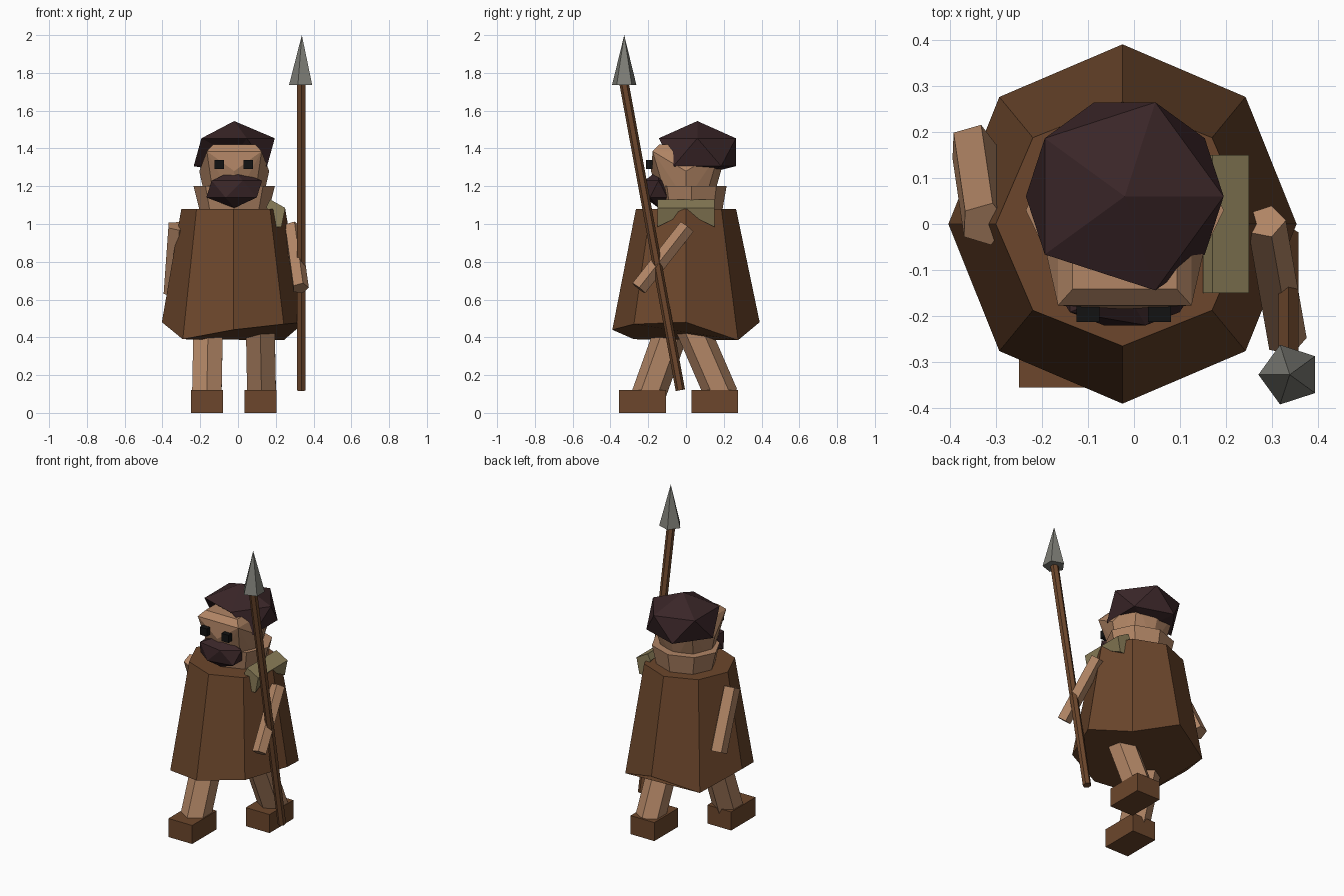
import bpy, bmesh
from math import cos, sin, tau
from mathutils import Vector, Matrix

old = bpy.data.objects.get("Cube")
if old:
    bpy.data.objects.remove(old, do_unlink=True)


def material(name, rgb):
    m = bpy.data.materials.new(name)
    m.use_nodes = True
    m.diffuse_color = (*rgb, 1)
    m.node_tree.nodes["Principled BSDF"].inputs["Base Color"].default_value = (*rgb, 1)
    return m


LEATHER = material("brown leather", (0.15, 0.062, 0.025))
SKIN = material("tan skin", (0.44, 0.235, 0.13))
HAIR = material("dark hair", (0.042, 0.019, 0.021))
CLOTH = material("khaki cloth", (0.26, 0.21, 0.10))
STONE = material("grey stone", (0.21, 0.21, 0.185))
BLACK = material("black", (0.006, 0.006, 0.006))


def finish(name, bm, mat):
    bmesh.ops.recalc_face_normals(bm, faces=bm.faces[:])
    mesh = bpy.data.meshes.new(name)
    bm.to_mesh(mesh)
    bm.free()
    mesh.materials.append(mat)
    obj = bpy.data.objects.new(name, mesh)
    bpy.context.collection.objects.link(obj)
    return obj


def box(name, center, size, mat):
    bm = bmesh.new()
    bmesh.ops.create_cube(bm, size=1, matrix=Matrix.LocRotScale(Vector(center), None, Vector(size)))
    return finish(name, bm, mat)


def tube(name, a, b, r1, r2, sides, mat, spin=0.0):
    """Cone or cylinder running from a to b."""
    a, b = Vector(a), Vector(b)
    axis = b - a
    turn = Vector((0, 0, 1)).rotation_difference(axis).to_matrix().to_4x4()
    bm = bmesh.new()
    bmesh.ops.create_cone(bm, cap_ends=True, segments=sides, radius1=r1, radius2=r2,
                          depth=axis.length,
                          matrix=Matrix.Translation((a + b) / 2) @ turn @ Matrix.Rotation(spin, 4, 'Z'))
    return finish(name, bm, mat)


def ball(center, size):
    bm = bmesh.new()
    bmesh.ops.create_icosphere(bm, subdivisions=1, radius=1,
                               matrix=Matrix.LocRotScale(Vector(center), None, Vector(size)))
    return bm


def ring(cx, cy, z, rx, ry, n, start=0.0):
    return [(cx + rx * cos(start + tau * i / n), cy + ry * sin(start + tau * i / n), z)
            for i in range(n)]


def loft(name, rings, mat):
    bm = bmesh.new()
    loops = [[bm.verts.new(p) for p in r] for r in rings]
    n = len(loops[0])
    for lo, hi in zip(loops, loops[1:]):
        for i in range(n):
            j = (i + 1) % n
            bm.faces.new((lo[i], lo[j], hi[j], hi[i]))
    bm.faces.new(loops[0])
    bm.faces.new(loops[-1])
    return finish(name, bm, mat)


# Cloak with a ragged hem
hem_heights = [0.48, 0.385, 0.48, 0.40, 0.48, 0.39, 0.44, 0.47]
hem = [(x, y, z) for (x, y, _), z in zip(ring(-0.025, 0, 0, 0.378, 0.39, 8), hem_heights)]
loft("cloak", [hem, ring(-0.025, 0, 1.08, 0.275, 0.265, 8)], LEATHER)

# Flared neck
loft("neck", [ring(-0.02, 0.03, 1.06, 0.18, 0.16, 8),
              ring(-0.02, 0.03, 1.2, 0.215, 0.185, 8)], SKIN)

# Angular head
bm = bmesh.new()
points = (ring(-0.02, 0, 1.12, 0.15, 0.14, 8) + ring(-0.02, 0, 1.28, 0.185, 0.185, 8)
          + ring(-0.02, 0, 1.385, 0.205, 0.25, 4, tau / 8)
          + ring(-0.02, 0, 1.42, 0.16, 0.2, 4, tau / 8))
for p in points:
    bm.verts.new(p)
hull = bmesh.ops.convex_hull(bm, input=bm.verts[:])
bmesh.ops.delete(bm, geom=list({v for v in hull["geom_interior"] if isinstance(v, bmesh.types.BMVert)}),
                 context='VERTS')
finish("head", bm, SKIN)

# Hair mop, lifted off the forehead and flattened below
bm = ball((-0.02, 0.06, 1.38), (0.24, 0.24, 0.165))
lowest = min(bm.verts, key=lambda v: v.co.z)
fringe = min((v for v in bm.verts if v.co.z < 1.36), key=lambda v: v.co.y)
lowest.co = (-0.02, 0.12, 1.27)
fringe.co = (-0.02, 0.0, 1.36)
finish("hair", bm, HAIR)

finish("beard", ball((-0.02, -0.145, 1.185), (0.165, 0.088, 0.1)), HAIR)

for side, x in (("right", -0.1), ("left", 0.055)):
    box(side + "_eye", (x, -0.195, 1.315), (0.05, 0.035, 0.05), BLACK)

# Notched shoulder strap
sections = []
for y, drop in ((-0.15, 0.985), (0, 1.06), (0.15, 0.985)):
    sections.append([(0.15, y, 1.09), (0.17, y, 1.13), (0.25, y, 1.085),
                     (0.23, y, drop), (0.19, y, drop)])
loft("shoulder_strap", sections, CLOTH)

# Legs in mid stride, and block feet
tube("right_leg", (-0.165, -0.2, 0.09), (-0.155, -0.01, 0.62), 0.09, 0.09, 6, SKIN)
tube("left_leg", (0.125, 0.19, 0.09), (0.115, -0.04, 0.62), 0.088, 0.088, 6, SKIN)
box("right_foot", (-0.165, -0.23, 0.06), (0.17, 0.25, 0.12), LEATHER)
box("left_foot", (0.12, 0.152, 0.06), (0.17, 0.245, 0.12), LEATHER)

# Arms
tube("left_arm", (0.285, 0.005, 0.985), (0.33, -0.25, 0.66), 0.045, 0.045, 5, SKIN)
tube("right_arm", (-0.325, 0.0, 0.99), (-0.35, 0.17, 0.64), 0.053, 0.053, 5, SKIN)

# Spear
tube("spear_shaft", (0.335, -0.03, 0.12), (0.335, -0.327, 1.74), 0.025, 0.025, 6, LEATHER)
tube("spear_tip", (0.338, -0.327, 1.735), (0.338, -0.327, 2.0), 0.068, 0, 5, STONE, tau / 4)
